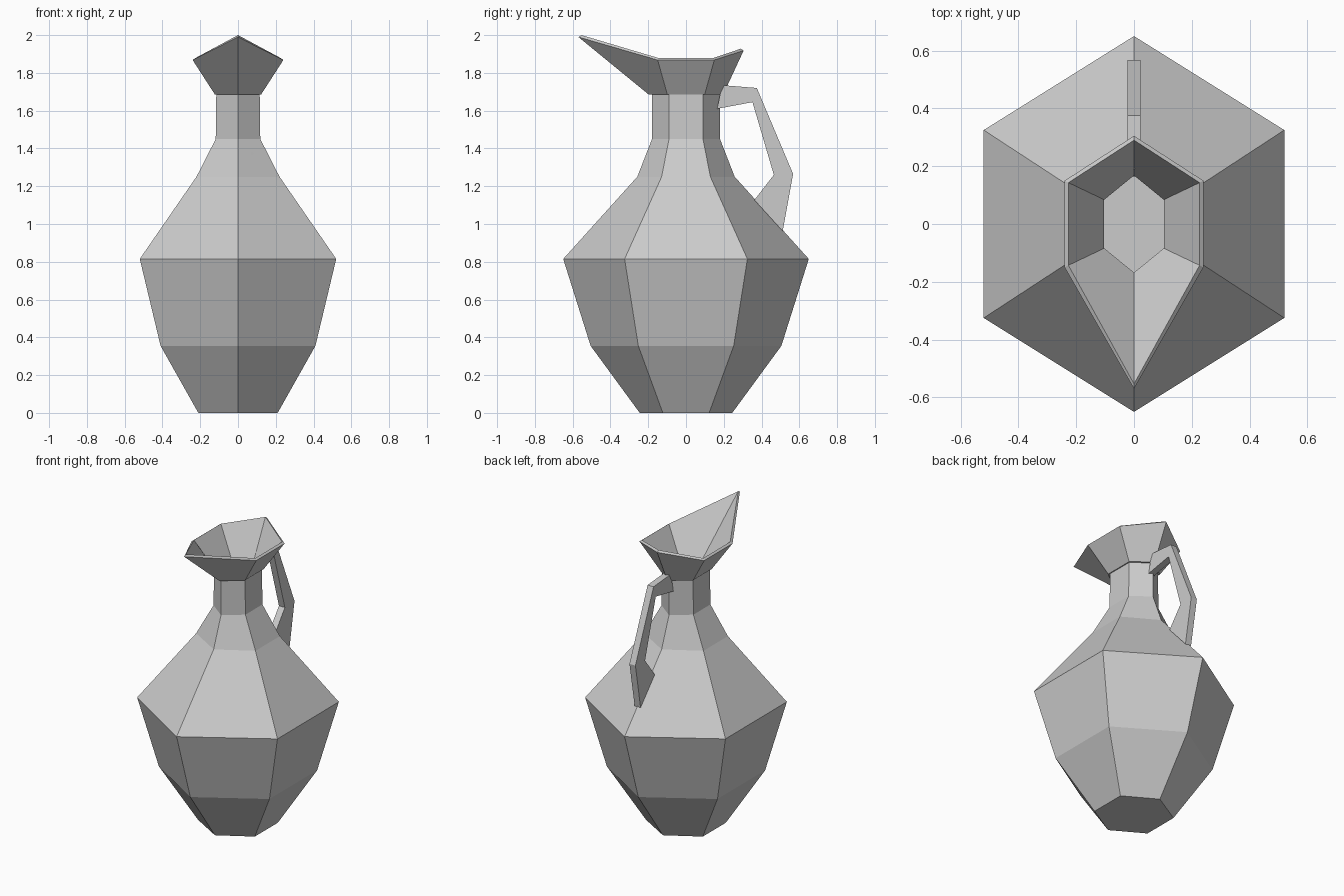
import bpy
import bmesh
from mathutils import Vector

cube = bpy.data.objects.get("Cube")
if cube:
    bpy.data.objects.remove(cube, do_unlink=True)

clay = bpy.data.materials.new("grey_clay")
clay.use_nodes = True
grey = (0.6, 0.6, 0.6, 1)
clay.diffuse_color = grey
clay.node_tree.nodes["Principled BSDF"].inputs["Base Color"].default_value = grey


def finish(name, bm):
    bmesh.ops.recalc_face_normals(bm, faces=bm.faces)
    mesh = bpy.data.meshes.new(name)
    bm.to_mesh(mesh)
    bm.free()
    mesh.materials.append(clay)
    obj = bpy.data.objects.new(name, mesh)
    bpy.context.collection.objects.link(obj)
    return obj


def hexagon(x, y, z):
    """Stretched six-sided ring with points at front and back."""
    return [Vector(p) for p in ((0, -y, z), (x, -y / 2, z), (x, y / 2, z),
                                (0, y, z), (-x, y / 2, z), (-x, -y / 2, z))]


def lip(x, front, front_z, side, side_z, back, back_z):
    """Rim ring drawn out to a spout at the front."""
    return [Vector(p) for p in ((0, -front, front_z), (x, -side, side_z), (x, side, side_z),
                                (0, back, back_z), (-x, side, side_z), (-x, -side, side_z))]


# Jug: outer wall, lip and inner wall as one continuous skin
wall = 0.012
profile = [(0.21, 0.245, 0), (0.41, 0.505, 0.355), (0.52, 0.65, 0.815),
           (0.22, 0.258, 1.25), (0.118, 0.18, 1.45), (0.115, 0.18, 1.685)]
rings = [hexagon(*p) for p in profile]
rings.append(hexagon(0.122, 0.197, 1.685))
rings.append(lip(0.24, 0.57, 1.99, 0.15, 1.868, 0.305, 1.918))
rings.append(lip(0.227, 0.553, 2.0, 0.143, 1.878, 0.29, 1.928))
for x, y, z in reversed(profile):
    rings.append(hexagon(x - wall, y - wall, max(z, wall)))

bm = bmesh.new()
loops = [[bm.verts.new(p) for p in ring] for ring in rings]
for low, high in zip(loops, loops[1:]):
    for i in range(6):
        j = (i + 1) % 6
        bm.faces.new((low[i], low[j], high[j], high[i]))
bm.faces.new(loops[0])
bm.faces.new(loops[-1])
finish("jug_body", bm)

# Handle: angular strap of constant width, its ends sunk into the jug
outer = [(0.19, 1.735), (0.375, 1.72), (0.567, 1.265), (0.512, 0.962)]
inner = [(0.165, 1.61), (0.352, 1.645), (0.465, 1.26), (0.362, 1.127)]
half = 0.022
bm = bmesh.new()
sections = []
for (oy, oz), (iy, iz) in zip(outer, inner):
    sections.append([bm.verts.new(p) for p in ((-half, oy, oz), (half, oy, oz),
                                               (half, iy, iz), (-half, iy, iz))])
for a, b in zip(sections, sections[1:]):
    for i in range(4):
        j = (i + 1) % 4
        bm.faces.new((a[i], a[j], b[j], b[i]))
bm.faces.new(sections[0])
bm.faces.new(sections[-1])
finish("handle", bm)
